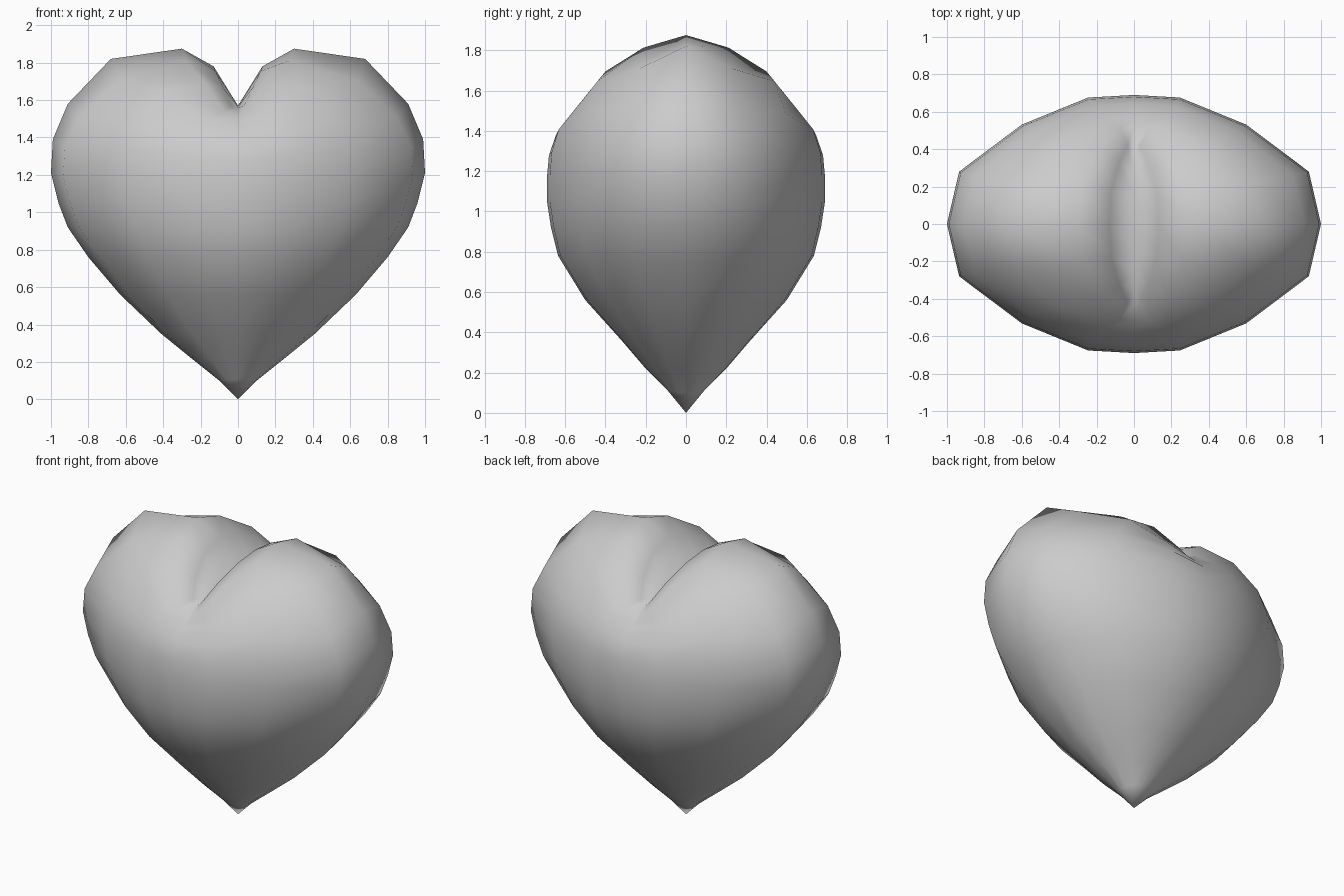
import bpy, bmesh

if "Cube" in bpy.data.objects:
    bpy.data.objects.remove(bpy.data.objects["Cube"])

# Matched outlines per ring: (side half-width, side z, middle half-depth, middle z)
RINGS = [
    (0.10, 0.10, 0.09, 0.11), (0.25, 0.22, 0.20, 0.22),
    (0.41, 0.35, 0.32, 0.36), (0.63, 0.56, 0.50, 0.56),
    (0.80, 0.76, 0.635, 0.78), (0.91, 0.92, 0.67, 0.92),
    (0.96, 1.05, 0.69, 1.05), (1.00, 1.21, 0.69, 1.17),
    (0.99, 1.39, 0.68, 1.28), (0.91, 1.58, 0.645, 1.38),
    (0.68, 1.82, 0.57, 1.45), (0.30, 1.875, 0.52, 1.49),
    (0.13, 1.78, 0.43, 1.535), (0.00, 1.57, 0.33, 1.56),
]

# Quarter of the sixteen-sided cross-section: (x, y, how far z drops to the middle)
QUARTER = [(1, 0, 0), (0.935, 0.405, None), (0.6, 0.77, 0.47), (0.245, 0.98, 0.87), (0, 1, 1)]
half = QUARTER + [(-x, y, w) for x, y, w in QUARTER[-2::-1]]
section = half + [(x, -y, w) for x, y, w in half[-2:0:-1]]

bm = bmesh.new()
tip = bm.verts.new((0, 0, 0))
rings = []
for sx, sz, my, mz in RINGS:
    ring = []
    for x, y, w in section:
        if w is None:  # the shoulder sags more on wide rings
            w = 0.05 + 0.37 * sx
        ring.append(bm.verts.new((sx * x, my * y, sz + (mz - sz) * w)))
    rings.append(ring)

# Pointed base and body; the last ring closes into the crease between the lobes
n = len(section)
for i in range(n):
    j = (i + 1) % n
    bm.faces.new((tip, rings[0][j], rings[0][i]))
    for lo, hi in zip(rings, rings[1:]):
        bm.faces.new((lo[i], lo[j], hi[j], hi[i]))
bmesh.ops.remove_doubles(bm, verts=bm.verts, dist=0.0005)
bmesh.ops.recalc_face_normals(bm, faces=bm.faces)

mesh = bpy.data.meshes.new("heart")
bm.to_mesh(mesh)
bm.free()
heart = bpy.data.objects.new("heart", mesh)
bpy.context.collection.objects.link(heart)
for p in mesh.polygons:
    p.use_smooth = True
